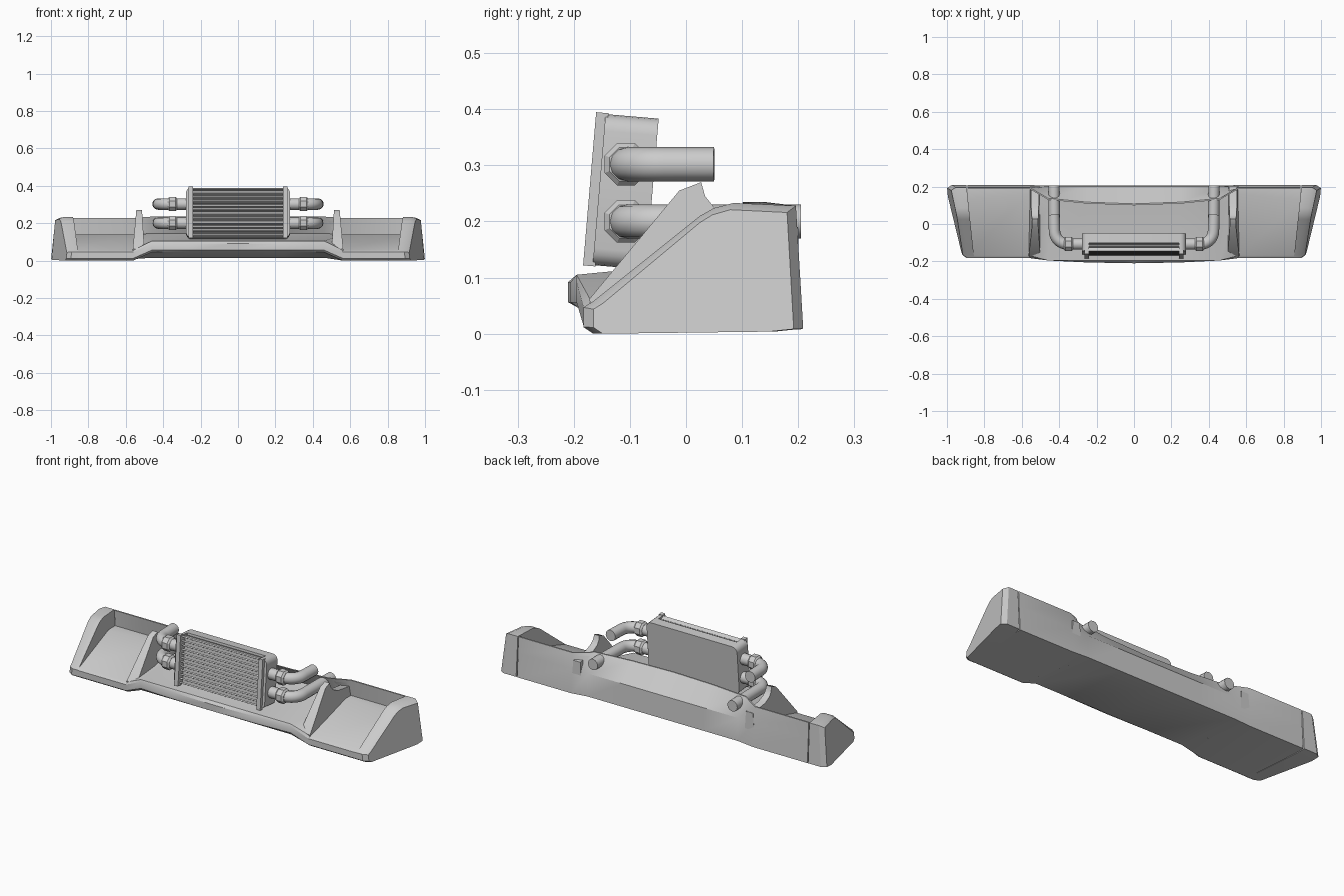
import bpy, bmesh, math
from mathutils import Matrix, Vector

if "Cube" in bpy.data.objects:
    bpy.data.objects.remove(bpy.data.objects["Cube"])

grey = bpy.data.materials.new("primer_grey")
grey.use_nodes = True
grey.diffuse_color = (0.6, 0.6, 0.6, 1)
grey.node_tree.nodes["Principled BSDF"].inputs["Base Color"].default_value = (0.6, 0.6, 0.6, 1)


def finish(name, bm, angle=30):
    bmesh.ops.recalc_face_normals(bm, faces=bm.faces)
    mesh = bpy.data.meshes.new(name)
    bm.to_mesh(mesh)
    bm.free()
    mesh.materials.append(grey)
    obj = bpy.data.objects.new(name, mesh)
    bpy.context.collection.objects.link(obj)
    bpy.ops.object.select_all(action='DESELECT')
    obj.select_set(True)
    bpy.context.view_layer.objects.active = obj
    bpy.ops.object.shade_smooth_by_angle(angle=math.radians(angle))
    return obj


def loft(name, rings, angle=30):
    """Skin closed rings of equal length and cap both ends."""
    bm = bmesh.new()
    loops = [[bm.verts.new(p) for p in ring] for ring in rings]
    n = len(loops[0])
    for a, b in zip(loops, loops[1:]):
        for i in range(n):
            j = (i + 1) % n
            bm.faces.new((a[i], a[j], b[j], b[i]))
    bm.faces.new(loops[0])
    bm.faces.new(loops[-1])
    return finish(name, bm, angle)


def box(bm, lo, hi, turn=None):
    lo, hi = Vector(lo), Vector(hi)
    mat = Matrix.Translation((lo + hi) / 2)
    if turn:
        mat = mat @ Matrix.Rotation(turn, 4, 'X')
    mat = mat @ Matrix.Diagonal((*(hi - lo), 1))
    return bmesh.ops.create_cube(bm, size=1, matrix=mat)["verts"]


# Main body: bumper cross-sections (y, z) skinned across the width
centre = [(.205, .015), (-.19, .045), (-.21, .056), (-.21, .092), (-.195, .105),
          (.1, .13), (.17, .145), (.1, .235), (.108, .235), (.2, .14)]
shoulder = [(y + (.03 if 6 < i < 9 else .015 if i in (2, 3) else 0), z)
            for i, (y, z) in enumerate(centre)]
pocket = [(.208, .008), (-.165, 0), (-.182, .012), (-.182, .045), (-.168, .056),
          (.16, .14), (.195, .14), (.188, .228), (.196, .228), (.2, .14)]
outer = [(y - (.03 if i == 5 else 0), z) for i, (y, z) in enumerate(pocket)]
half = [(.25, [((a[0] * .7 + b[0] * .3), a[1]) for a, b in zip(centre, shoulder)]),
        (.46, shoulder), (.56, pocket), (.89, outer)]
stations = [(-x, s) for x, s in reversed(half)] + [(0, centre)] + half
loft("bumper_body", [[(x, y, z) for y, z in s] for x, s in stations])

# Outer end walls, with a softened outside edge
side = [(-.165, 0), (-.183, .012), (-.183, .047), (-.165, .058), (.025, .21),
        (.05, .224), (.085, .233), (.196, .228), (.209, .009), (.16, .004)]


def end_x(y, z):
    return .92 + .08 * min(1, (y + .18) / .36) - .1 * z


def wall_ring(kind, sgn):
    ring = []
    for y, z in side:
        if kind == 0:
            x = .855 + .04 * (y + .18) / .38
        else:
            x = end_x(y, z) - (.025, 0)[kind - 1]
        if kind == 2:
            y, z = y + (.02 - y) * .09, max(z - .012, z * .93)
        ring.append((sgn * x, y, z))
    return ring


# Fins beside the centre opening
fin = [(-.168, .03), (-.172, .062), (-.012, .255), (.027, .27), (.034, .245),
       (.05, .225), (.09, .205), (.2, .19), (.203, .03)]

for sgn, word in ((1, "left"), (-1, "right")):
    loft(word + "_end_wall", [wall_ring(k, sgn) for k in range(3)])
    loft(word + "_fin", [[(sgn * (x + t * z), y, z) for y, z in fin]
                         for x, t in ((.497, .06), (.568, -.09))])

# Intercooler, built upright and then leaned back
place = Matrix.Translation((0, -.11, .253)) @ Matrix.Rotation(-.085, 4, 'X')
core = bmesh.new()
box(core, (-.278, -.002, -.135), (.278, .05, .135))
edges = [e for e in core.edges if abs(e.verts[0].co.y - e.verts[1].co.y) > .01]
bmesh.ops.bevel(core, geom=edges, offset=.03, segments=4, profile=.5, affect='EDGES')
finish("intercooler_back", core).matrix_world = place

tanks = bmesh.new()
for sgn in (-1, 1):
    xs = sorted((sgn * .24, sgn * .278))
    box(tanks, (xs[0], -.045, -.135), (xs[1], 0, .135))
    edges = [e for e in tanks.edges if abs(e.verts[0].co.y - e.verts[1].co.y) > .01
             and all(v.co.x * sgn > .27 for v in e.verts)]
    bmesh.ops.bevel(tanks, geom=edges, offset=.03, segments=4, profile=.5, affect='EDGES')
finish("intercooler_tanks", tanks).matrix_world = place

flanges = bmesh.new()
for x in (-.252, .252):
    box(flanges, (x - .012, -.062, -.137), (x + .012, -.04, .137))
finish("intercooler_flanges", flanges).matrix_world = place

slats = bmesh.new()
count = 12
for i in range(count):
    z = -.124 + i * .248 / (count - 1)
    box(slats, (-.242, -.048, z - .004), (.242, -.026, z + .004), -.45)
box(slats, (-.242, -.022, -.128), (.242, -.014, .128))
finish("intercooler_slats", slats).matrix_world = place


def pipe(name, points, radius):
    curve = bpy.data.curves.new(name, 'CURVE')
    curve.dimensions = '3D'
    curve.bevel_depth = radius
    curve.bevel_resolution = 4
    curve.use_fill_caps = True
    spline = curve.splines.new('POLY')
    spline.points.add(len(points) - 1)
    for p, co in zip(spline.points, points):
        p.co = (*co, 1)
    curve.materials.append(grey)
    obj = bpy.data.objects.new(name, curve)
    bpy.context.collection.objects.link(obj)
    bpy.ops.object.select_all(action='DESELECT')
    obj.select_set(True)
    bpy.context.view_layer.objects.active = obj
    bpy.ops.object.convert(target='MESH')
    bpy.ops.object.shade_smooth_by_angle(angle=math.radians(40))


# Elbow pipes with octagonal hose collars
bend = .07
for sgn, word in ((1, "left"), (-1, "right")):
    for level, z, end in (("upper", .302, .05), ("lower", .2, .205)):
        y0 = -.107
        path = [(.26, y0, z)]
        for k in range(9):
            a = math.pi / 2 * k / 8
            path.append((.425 - bend + bend * math.sin(a), y0 + bend - bend * math.cos(a), z))
        path.append((.428, end, z))
        pipe(word + "_" + level + "_pipe", [(sgn * x, y, zz) for x, y, zz in path], .0305)
        rings = []
        for x, r in ((.325, .032), (.334, .041), (.366, .041), (.375, .032)):
            rings.append([(sgn * x, y0 + r * math.cos(math.pi * (k + .5) / 4),
                           z + r * math.sin(math.pi * (k + .5) / 4)) for k in range(8)])
        loft(word + "_" + level + "_collar", rings, 20)
